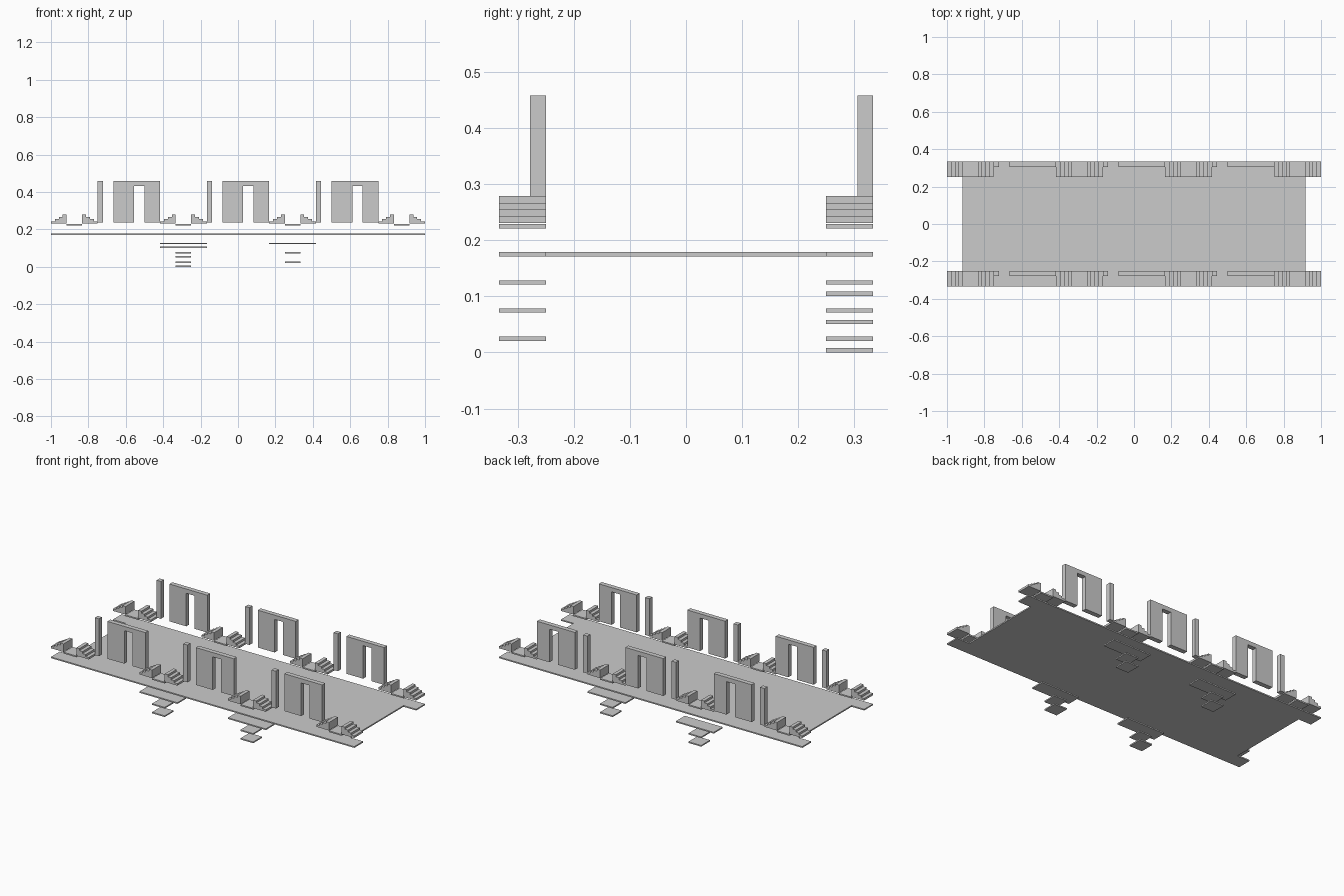
import bpy, bmesh
from mathutils import Vector

if "Cube" in bpy.data.objects:
    bpy.data.objects.remove(bpy.data.objects["Cube"])


def prism(name, outline, to3d, depth):
    """Extrude a flat outline; to3d places its 2D points, depth is the sweep vector."""
    bm = bmesh.new()
    face = bm.faces.new([bm.verts.new(to3d(a, b)) for a, b in outline])
    swept = bmesh.ops.extrude_face_region(bm, geom=[face])
    moved = [v for v in swept["geom"] if isinstance(v, bmesh.types.BMVert)]
    bmesh.ops.translate(bm, verts=moved, vec=Vector(depth))
    bmesh.ops.recalc_face_normals(bm, faces=bm.faces)
    mesh = bpy.data.meshes.new(name)
    bm.to_mesh(mesh)
    bm.free()
    obj = bpy.data.objects.new(name, mesh)
    bpy.context.collection.objects.link(obj)
    return obj


def upright(name, outline, y, thickness):
    return prism(name, outline, lambda x, z: (x, y, z), (0, thickness, 0))


def rect(x0, x1, z0, z1):
    return [(x0, z0), (x1, z0), (x1, z1), (x0, z1)]


U = 1 / 12          # walkway module
T = 0.0075          # slab thickness
PITCH = 7 * U       # spacing of the repeated bays
THIN = U / 3        # wall thickness

# Deck with walkway strips overhanging at the ends
e, w, i, o = 11 * U, 1.0, 3 * U, 4 * U
deck = [(-w, -o), (w, -o), (w, -i), (e, -i), (e, i), (w, i),
        (w, o), (-w, o), (-w, i), (-e, i), (-e, -i), (-w, -i)]
prism("deck", deck, lambda x, y: (x, y, 0.1714), (0, 0, T))


def stair(x0, direction):
    """Four-step solid stair profile rising in the given x direction."""
    base, rise, run = 0.2305, 0.012, U / 4
    pts = [(x0, base)]
    for k in range(4):
        z = base + (k + 1) * rise
        pts += [(x0 + direction * k * run, z), (x0 + direction * (k + 1) * run, z)]
    return pts + [(x0 + direction * U, base)]


WALL_Z, TOP_Z, DOOR_Z = 0.236, 0.4585, 0.433
for side, y in (("front", -o), ("back", i)):
    # Stair pairs with a low landing between
    for n in range(4):
        x = -1 + n * PITCH
        upright(f"{side}_stair_up_{n}", stair(x, 1), y, U)
        upright(f"{side}_landing_{n}", rect(x + U, x + 2 * U, 0.221, 0.229), y, U)
        upright(f"{side}_stair_down_{n}", stair(x + 3 * U, -1), y, U)
    # Doorway walls and posts, on the +y edge of each walkway
    yw = y + U - THIN
    for n in range(3):
        x = -0.75 + n * PITCH
        upright(f"{side}_post_{n}", rect(x, x + THIN, WALL_Z, TOP_Z), yw, THIN)
        a = x + U
        d0, d1, b = a + 4 * THIN, a + 6 * THIN, a + 3 * U
        upright(f"{side}_door_wall_{n}",
                [(a, WALL_Z), (d0, WALL_Z), (d0, DOOR_Z), (d1, DOOR_Z),
                 (d1, WALL_Z), (b, WALL_Z), (b, TOP_Z), (a, TOP_Z)], yw, THIN)
    # Hanging platforms below the deck: one wide, two small
    for n, cx in enumerate((-3.5 * U, 3.5 * U)):
        drop = 0.0205 if side == "back" and n == 0 else 0
        for k, (half, z) in enumerate(((1.5 * U, 0.1212), (U / 2, 0.0712), (U / 2, 0.0208))):
            z = max(0, z - drop)
            upright(f"{side}_platform_{n}_{k}", rect(cx - half, cx + half, z, z + T), y, U)
